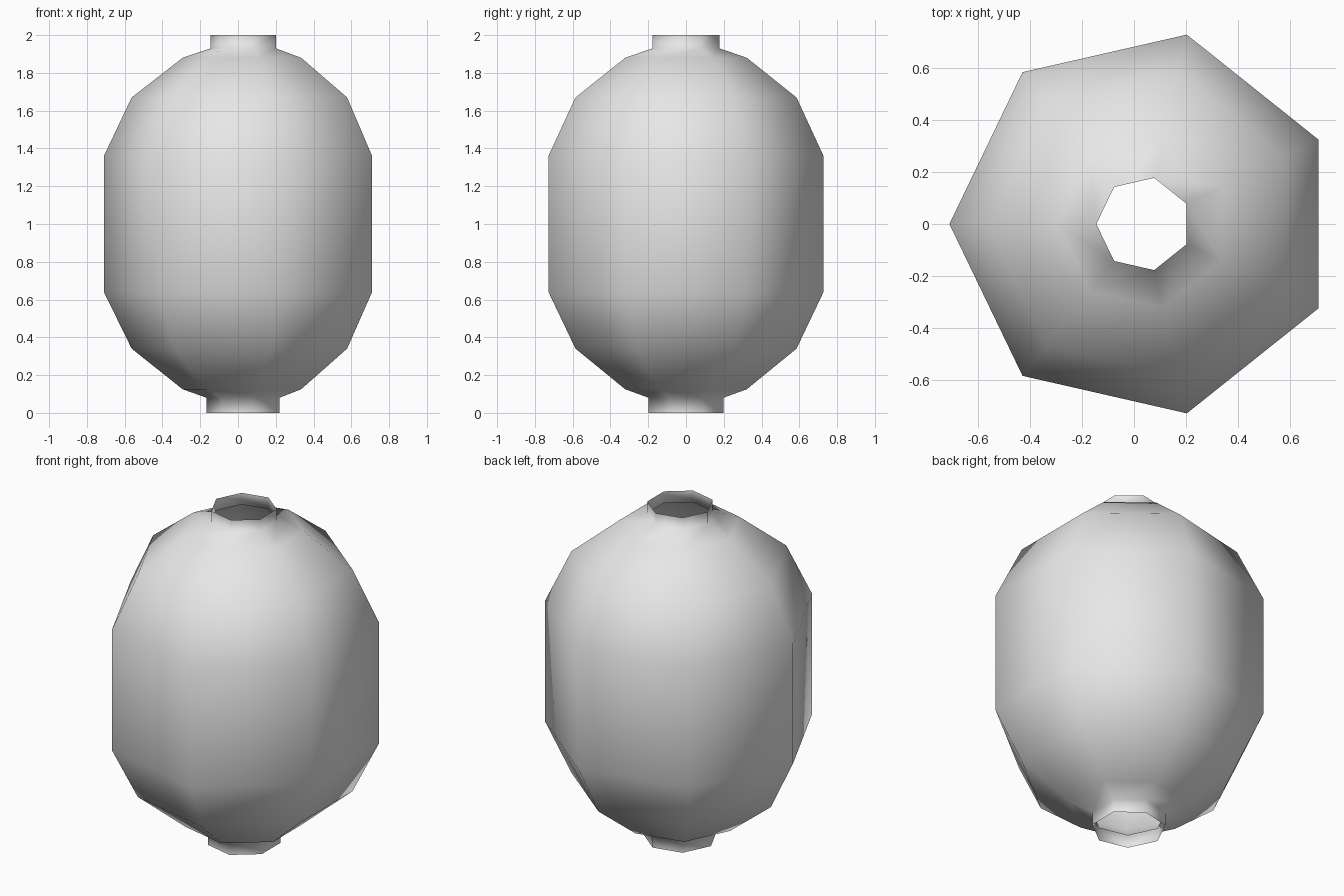
import bpy, bmesh, math

if "Cube" in bpy.data.objects:
    bpy.data.objects.remove(bpy.data.objects["Cube"])

SIDES = 7
CENTRE_X = 0.037

# (radius, height) from the bottom collar up to the top collar
PROFILE = [(0.203, 0.0), (0.203, 0.08), (0.33, 0.125), (0.60, 0.34),
           (0.747, 0.64), (0.747, 1.36), (0.60, 1.67), (0.33, 1.88),
           (0.182, 1.93), (0.182, 2.0)]

paper = bpy.data.materials.new("light_grey")
paper.diffuse_color = (0.8, 0.8, 0.8, 1)
paper.use_nodes = True
paper.node_tree.nodes["Principled BSDF"].inputs["Base Color"].default_value = paper.diffuse_color


def ring(bm, radius, z):
    """Seven-sided ring with one corner pointing to -x."""
    angles = [math.pi + 2 * math.pi * i / SIDES for i in range(SIDES)]
    return [bm.verts.new((CENTRE_X + radius * math.cos(a),
                          radius * math.sin(a), z)) for a in angles]


# Lantern shell, open at both collars
bm = bmesh.new()
rings = [ring(bm, r, z) for r, z in PROFILE]
for low, high in zip(rings, rings[1:]):
    for i in range(SIDES):
        j = (i + 1) % SIDES
        bm.faces.new((low[i], low[j], high[j], high[i])).smooth = True

mesh = bpy.data.meshes.new("lantern_shell")
bm.to_mesh(mesh)
bm.free()
mesh.materials.append(paper)
shell = bpy.data.objects.new("lantern_shell", mesh)
bpy.context.collection.objects.link(shell)
